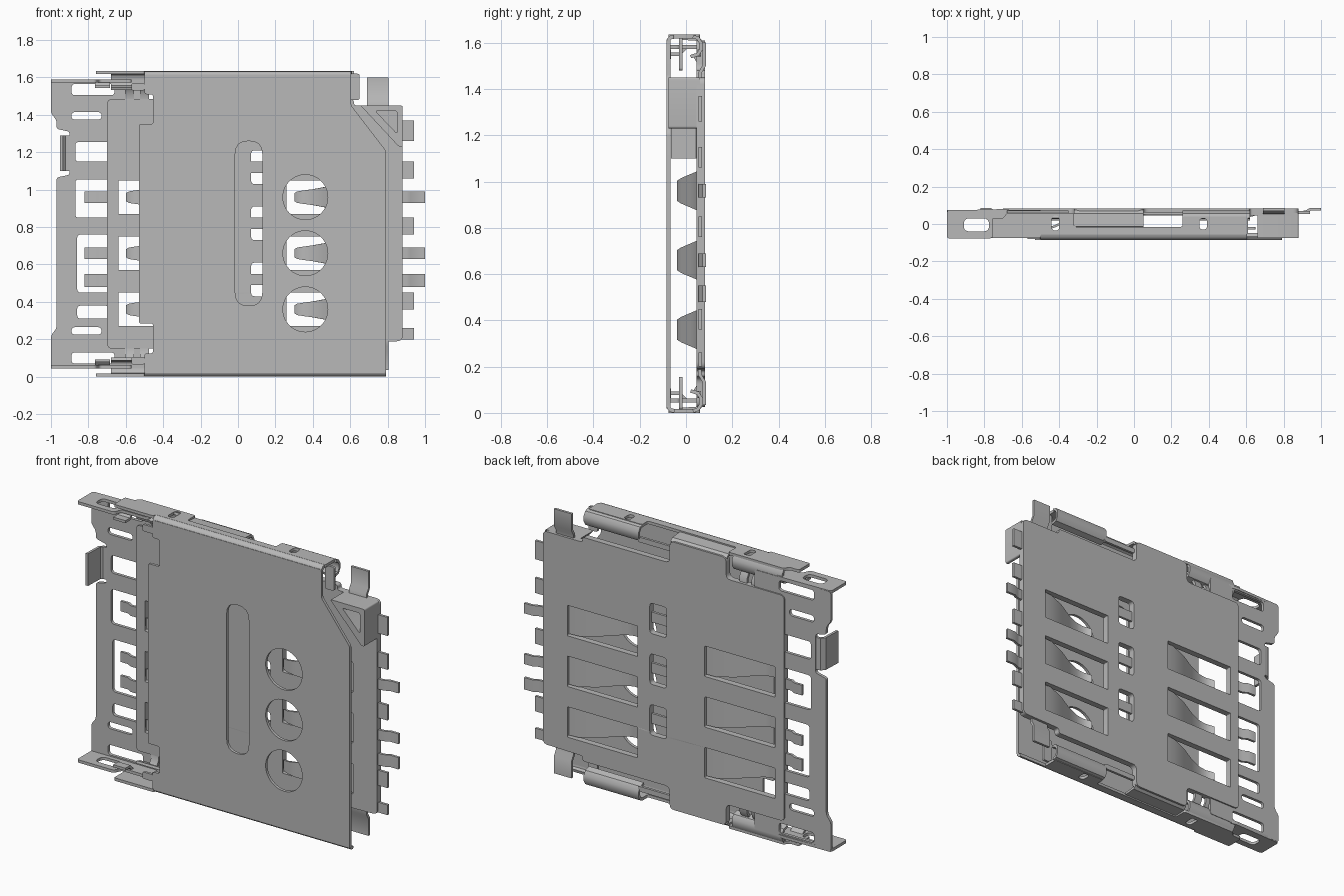
import bpy, bmesh, math
from mathutils import Vector

if "Cube" in bpy.data.objects:
    bpy.data.objects.remove(bpy.data.objects["Cube"], do_unlink=True)

metal = bpy.data.materials.new("plain grey")
metal.use_nodes = True
metal.diffuse_color = (0.48, 0.48, 0.48, 1)
metal.node_tree.nodes["Principled BSDF"].inputs["Base Color"].default_value = metal.diffuse_color

H = 1.635  # overall height

# Maps from sheet coordinates (u, v, depth) to the model
FACING = lambda u, v, w: (u, w, v)      # sheet lies in x, z
LEVEL = lambda u, v, w: (u, v, w)       # sheet lies in x, y
ALONG_X = lambda u, v, w: (w, u, v)     # path in y, z swept along x


def finish(name, bm):
    bmesh.ops.remove_doubles(bm, verts=bm.verts, dist=1e-5)
    bmesh.ops.recalc_face_normals(bm, faces=bm.faces)
    mesh = bpy.data.meshes.new(name)
    bm.to_mesh(mesh)
    bm.free()
    mesh.materials.append(metal)
    ob = bpy.data.objects.new(name, mesh)
    bpy.context.collection.objects.link(ob)
    bpy.ops.object.select_all(action='DESELECT')
    ob.select_set(True)
    bpy.context.view_layer.objects.active = ob
    bpy.ops.object.shade_smooth_by_angle(angle=math.radians(35))
    return ob


def rounded(points, r, steps=5):
    pts = [Vector(p) for p in points]
    out = []
    for i, p in enumerate(pts):
        a, b = pts[i - 1] - p, pts[(i + 1) % len(pts)] - p
        d = min(r, a.length * 0.48, b.length * 0.48)
        a, b = p + a.normalized() * d, p + b.normalized() * d
        for k in range(steps):
            t = k / (steps - 1)
            out.append(a * (1 - t) ** 2 + p * 2 * t * (1 - t) + b * t * t)
    return out


def rect(x0, x1, y0, y1, r=0.012):
    return rounded([(x0, y0), (x1, y0), (x1, y1), (x0, y1)], r)


def circle(x, y, r, n=40):
    return [(x + r * math.cos(k * math.tau / n), y + r * math.sin(k * math.tau / n)) for k in range(n)]


def plate(name, loops, lo, hi, place=FACING):
    """Flat sheet: first loop is the outline, the others are holes."""
    cu = bpy.data.curves.new(name, 'CURVE')
    cu.dimensions, cu.fill_mode, cu.extrude = '2D', 'BOTH', (hi - lo) / 2
    for loop in loops:
        sp = cu.splines.new('POLY')
        sp.points.add(len(loop) - 1)
        sp.use_cyclic_u = True
        for q, p in zip(sp.points, loop):
            q.co = (p[0], p[1], 0, 1)
    tmp = bpy.data.objects.new("sheet_outline", cu)
    bpy.context.collection.objects.link(tmp)
    dg = bpy.context.evaluated_depsgraph_get()
    mesh = bpy.data.meshes.new_from_object(tmp.evaluated_get(dg))
    bm = bmesh.new()
    bm.from_mesh(mesh)
    bpy.data.objects.remove(tmp, do_unlink=True)
    bpy.data.meshes.remove(mesh)
    for v in bm.verts:
        v.co = place(v.co.x, v.co.y, v.co.z + (lo + hi) / 2)
    return finish(name, bm)


def strip(name, path, lo, hi, place, t=0.015, taper=None):
    """Bent sheet: thickens a path and sweeps it from lo to hi."""
    pts = [Vector(p) for p in path]
    mid, half = (lo + hi) / 2, (hi - lo) / 2
    bm = bmesh.new()
    rings = []
    for i, p in enumerate(pts):
        d = (pts[min(i + 1, len(pts) - 1)] - pts[max(i - 1, 0)]).normalized()
        n = Vector((-d.y, d.x)) * t / 2
        h = half * (taper[i] if taper else 1)
        rings.append([bm.verts.new(place(q.x, q.y, mid + s * h))
                      for q, s in ((p + n, -1), (p + n, 1), (p - n, 1), (p - n, -1))])
    for a, b in zip(rings, rings[1:]):
        for k in range(4):
            bm.faces.new((a[k], a[k - 1], b[k - 1], b[k]))
    bm.faces.new(rings[0])
    bm.faces.new(rings[-1])
    return finish(name, bm)


ROWS = (0.36, 0.66, 0.96)

# Front cover with long slot, round holes and cut corner
cover = [(0.79, 0.02), (0.79, 1.21), (0.605, 1.45), (0.605, 1.615), (-0.5, 1.615), (-0.5, 1.51),
         (-0.455, 1.51), (-0.455, 1.35), (-0.53, 1.35), (-0.53, 0.285), (-0.455, 0.285),
         (-0.455, 0.125), (-0.5, 0.125), (-0.5, 0.02)]
plate("front_cover", [rounded(cover, 0.012), rect(-0.015, 0.13, 0.38, 1.26, 0.07)]
      + [circle(0.36, z, 0.12) for z in ROWS], -0.085, -0.068)

# Back base with contact windows
top = [(0.88, 1.45), (0.62, 1.45), (0.62, 1.48), (0.05, 1.48), (0.05, 1.61),
       (-0.32, 1.61), (-0.32, 1.485), (-0.7, 1.485)]
base = top + [(x, H - z) for x, z in reversed(top)]
base[-1] = (0.88, 0.19)
windows = []
for z in ROWS:
    windows += [rect(x0, x1, z - 0.09, z + 0.09, 0.005) for x0, x1 in ((0.26, 0.72), (-0.64, -0.18))]
    windows.append(rect(0.07, 0.18, z + 0.07, z + 0.25, 0.02))
plate("back_base", [rounded(base, 0.03)] + windows, 0.045, 0.082)

# Spring contacts and the bars crossing the small windows
for z in ROWS:
    for side, x in (("left", 0.74), ("right", -0.16)):
        steps = ((0, 0.06), (-0.08, 0.055), (-0.18, 0.025), (-0.27, -0.015),
                 (-0.34, -0.034), (-0.39, -0.034), (-0.42, -0.02), (-0.435, -0.005))
        strip(side + "_contact", [(x + a, y) for a, y in steps], z - 0.085, z + 0.085,
              LEVEL, 0.012, (1, 1, 0.85, 0.65, 0.5, 0.42, 0.36, 0.25))
    strip("window_bar", [(0.05, 0.06), (0.2, 0.06)], z + 0.13, z + 0.19, LEVEL)

# Solder terminals on both ends
for z0, z1, long in ((0.2, 0.26, 0), (0.36, 0.45, 0), (0.48, 0.55, 1), (0.63, 0.69, 1),
                     (0.76, 0.85, 0), (0.93, 0.99, 1), (1.06, 1.15, 0), (1.26, 1.37, 0)):
    end = [(0.92, 0.066), (0.945, 0.079), (1.0, 0.079)] if long else [(0.94, 0.062)]
    strip("left_terminal", [(0.86, 0.062), (0.9, 0.062)] + end, z0, z1, LEVEL)
    if long:
        strip("right_terminal", [(-0.68, 0.062), (-0.74, 0.062), (-0.77, 0.079), (-0.82, 0.079)],
              z0, z1, LEVEL)

# Thin frame at the entry end
frame = [(-0.5, 0.05), (-1, 0.05), (-1, 0.22), (-0.97, 0.26), (-0.97, 1.065), (-0.9, 1.08),
         (-0.9, 1.31), (-0.97, 1.325), (-0.97, 1.37), (-1, 1.41), (-1, 1.585), (-0.5, 1.585),
         (-0.5, 1.41), (-0.67, 1.41), (-0.67, 0.22), (-0.5, 0.22)]
gaps = ((-0.89, -0.73, 0.225, 0.265), (-0.86, -0.69, 0.31, 0.38), (-0.86, -0.69, 0.45, 0.76),
        (-0.87, -0.69, 0.85, 1.055), (-0.87, -0.69, 1.15, 1.255), (-0.89, -0.73, 1.375, 1.415),
        (-0.89, -0.66, 1.505, 1.565), (-0.89, -0.66, 0.07, 0.13))
plate("entry_frame", [rounded(frame, 0.015)] + [rect(*g, 0.02) for g in gaps], 0.056, 0.074)
strip("entry_tab", [(-0.89, 0.065), (-0.925, 0.062), (-0.94, 0.045), (-0.944, -0.065)],
      1.1, 1.29, LEVEL)

# Corner post with triangular pocket
plate("corner_post", [rounded([(0.655, 1.45), (0.88, 1.45), (0.88, 1.23), (0.86, 1.23)], 0.01),
                      rounded([(0.735, 1.42), (0.85, 1.42), (0.85, 1.3)], 0.01)], -0.075, 0.06)

# Side rails, repeated at the top and bottom
for side in ("top", "bottom"):
    up = side == "top"

    def flip(z):
        return z if up else H - z

    def sheet(name, loops, lo, hi):
        plate(side + name, loops, *sorted((flip(lo), flip(hi))), LEVEL)

    def bent(name, path, lo, hi, t=0.015):
        strip(side + name, [(y, flip(z)) for y, z in path], lo, hi, ALONG_X, t)

    def panel(name, x0, x1, z0, z1, y0, y1):
        plate(side + name, [rect(x0, x1, *sorted((flip(z0), flip(z1))))], y0, y1)

    bent("_cover_bend", [(-0.0765, 1.60), (-0.074, 1.615), (-0.066, 1.623), (-0.05, 1.6265)],
         -0.5, 0.605 if up else 0.79, 0.017)
    wall = [(-0.76, -0.075), (-0.5, -0.075), (-0.5, -0.055), (0.61, -0.055), (0.61, 0.04),
            (0.26, 0.04), (0.26, -0.015), (0.05, -0.015), (-0.32, -0.015), (-0.32, 0.06),
            (-0.68, 0.06), (-0.7, 0.03), (-0.76, 0.03)]
    sheet("_cover_wall", [rounded(wall, 0.012), rect(-0.44, -0.4, -0.035, 0.045, 0.02),
                          rect(0.35, 0.39, -0.03, 0.03, 0.02)], 1.618, H)
    bent("_base_side", [(0.07, 1.6), (0.055, 1.615), (-0.015, 1.62)], -0.32, 0.05)
    for x0, x1 in ((0.26, 0.62), (-0.68, -0.35)):
        bent("_rail_lip", [(0.03, 1.627), (0.052, 1.62), (0.064, 1.6), (0.064, 1.57),
                           (0.052, 1.55), (0.02, 1.54)], x0, x1)
    panel("_rail_spring", 0.05, 0.27, 1.54, 1.57, 0.05, 0.065)
    for x in (-0.58, -0.5, -0.42):
        bent("_rail_finger", [(0.058, 1.47), (0.058, 1.51), (0.04, 1.54)], x - 0.025, x + 0.025)
    panel("_rear_clip", 0.59, 0.65, 1.48, 1.62, -0.03, -0.015)
    bent("_rear_tab", [(0.06, 1.43), (0.06, 1.47), (0.078, 1.5), (0.078, 1.6)], 0.69, 0.805)
    flange = [(-1, -0.078), (-0.76, -0.078), (-0.74, -0.03), (-0.57, -0.03),
              (-0.57, 0.06), (-0.69, 0.08), (-1, 0.072)]
    sheet("_entry_flange", [rounded(flange, 0.015), rect(-0.91, -0.775, -0.04, 0.03, 0.03)],
          1.573, 1.59)
    bent("_flange_tab", [(0, 1.58), (-0.03, 1.55), (-0.075, 1.55)], -0.765, -0.685)
    panel("_entry_hook", -0.57, -0.5, 1.53, 1.57, -0.08, -0.065)
